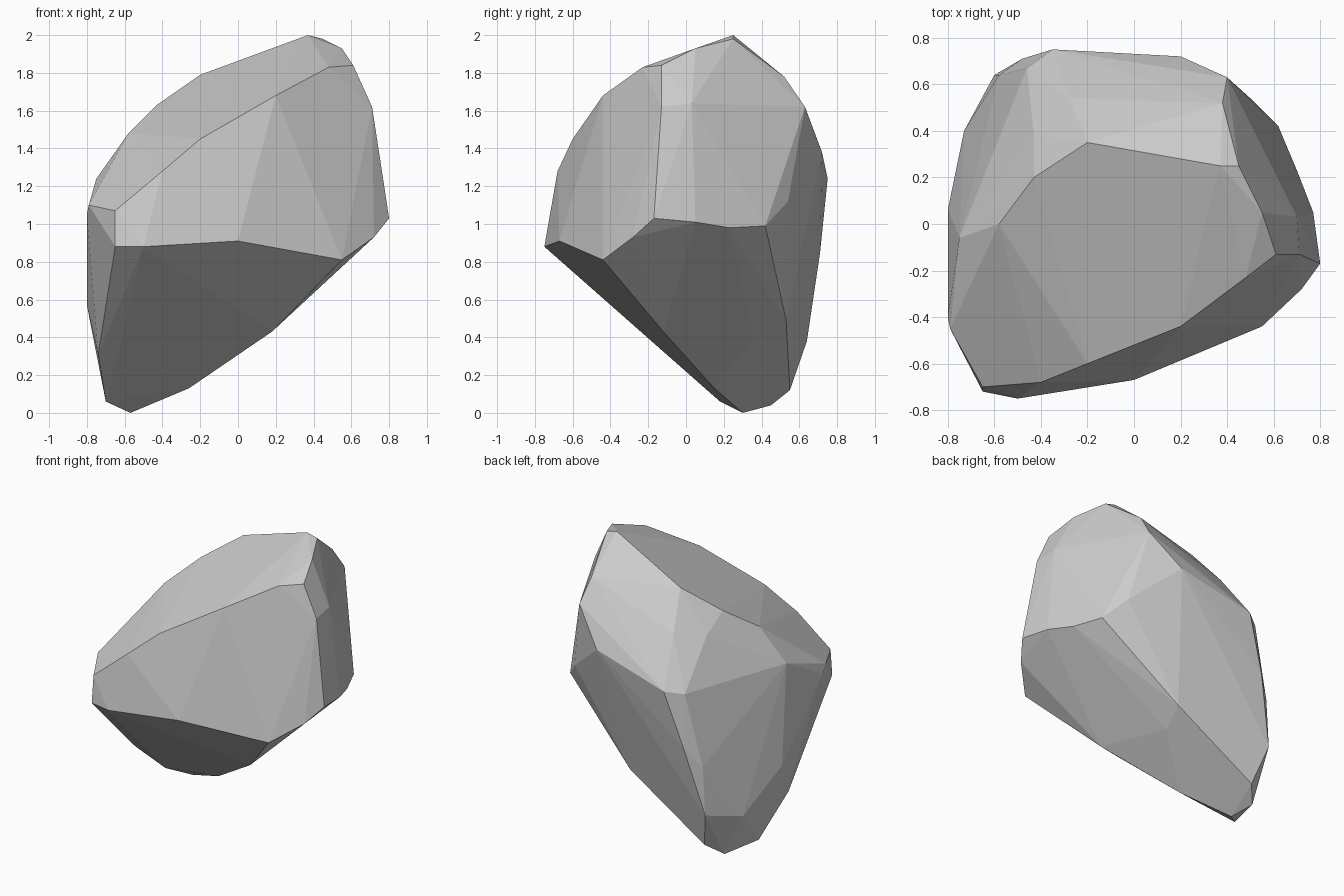
import bpy, bmesh, math

# Ridges around the sloping top face
crown = [
    (.37, .25, 2.0), (-.2, .35, 1.79), (-.43, .2, 1.63), (-.58, 0, 1.48),
    (-.75, -.06, 1.24), (-.79, -.45, 1.1), (-.65, -.7, 1.07), (-.4, -.68, 1.28),
    (-.2, -.6, 1.45), (.2, -.44, 1.68), (.48, -.23, 1.83), (.61, -.13, 1.84),
    (.55, .05, 1.93), (.45, .25, 1.98)]

# Upper right and back shoulders
shoulder = [
    (.71, -.13, 1.62), (.7, .03, 1.64), (.38, .52, 1.78), (.4, .63, 1.62),
    (.2, .72, 1.38), (-.28, .54, 1.55), (-.43, .38, 1.52), (-.35, .75, 1.24),
    (-.46, .67, 1.22)]

# Widest belt, where the sides turn under
girdle = [
    (.8, -.17, 1.03), (.77, .05, 1.01), (.7, .23, .98), (.62, .42, .99),
    (.5, .54, 1.12), (.72, -.28, .93), (.55, -.44, .81), (0, -.67, .91),
    (-.5, -.75, .88), (-.65, -.72, .88), (-.8, -.4, 1.05), (-.8, .06, .57),
    (-.58, .64, .72), (-.48, .71, .85)]

# Underside tapering to the foot at the back left
foot = [
    (.18, -.12, .43), (-.26, .15, .13), (-.57, .3, 0), (-.7, .18, .06),
    (-.74, -.1, .31), (.4, .48, .83), (.07, .53, .49), (.03, .36, .4),
    (-.35, .56, .29), (-.53, .55, .12), (-.62, .45, .04), (-.6, .64, .38),
    (-.73, .4, .32)]

# Wrap the ridges in a faceted convex boulder
bm = bmesh.new()
for p in crown + shoulder + girdle + foot:
    bm.verts.new(p)
bmesh.ops.convex_hull(bm, input=bm.verts[:])
loose = [v for v in bm.verts if not v.link_faces]
bmesh.ops.delete(bm, geom=loose, context='VERTS')
# Merge nearly coplanar triangles into broad facets
bmesh.ops.dissolve_limit(bm, angle_limit=math.radians(3),
                         verts=bm.verts[:], edges=bm.edges[:])
bmesh.ops.recalc_face_normals(bm, faces=bm.faces[:])

mesh = bpy.data.meshes.new("rock")
bm.to_mesh(mesh)
bm.free()
rock = bpy.data.objects.new("rock", mesh)
bpy.context.collection.objects.link(rock)
